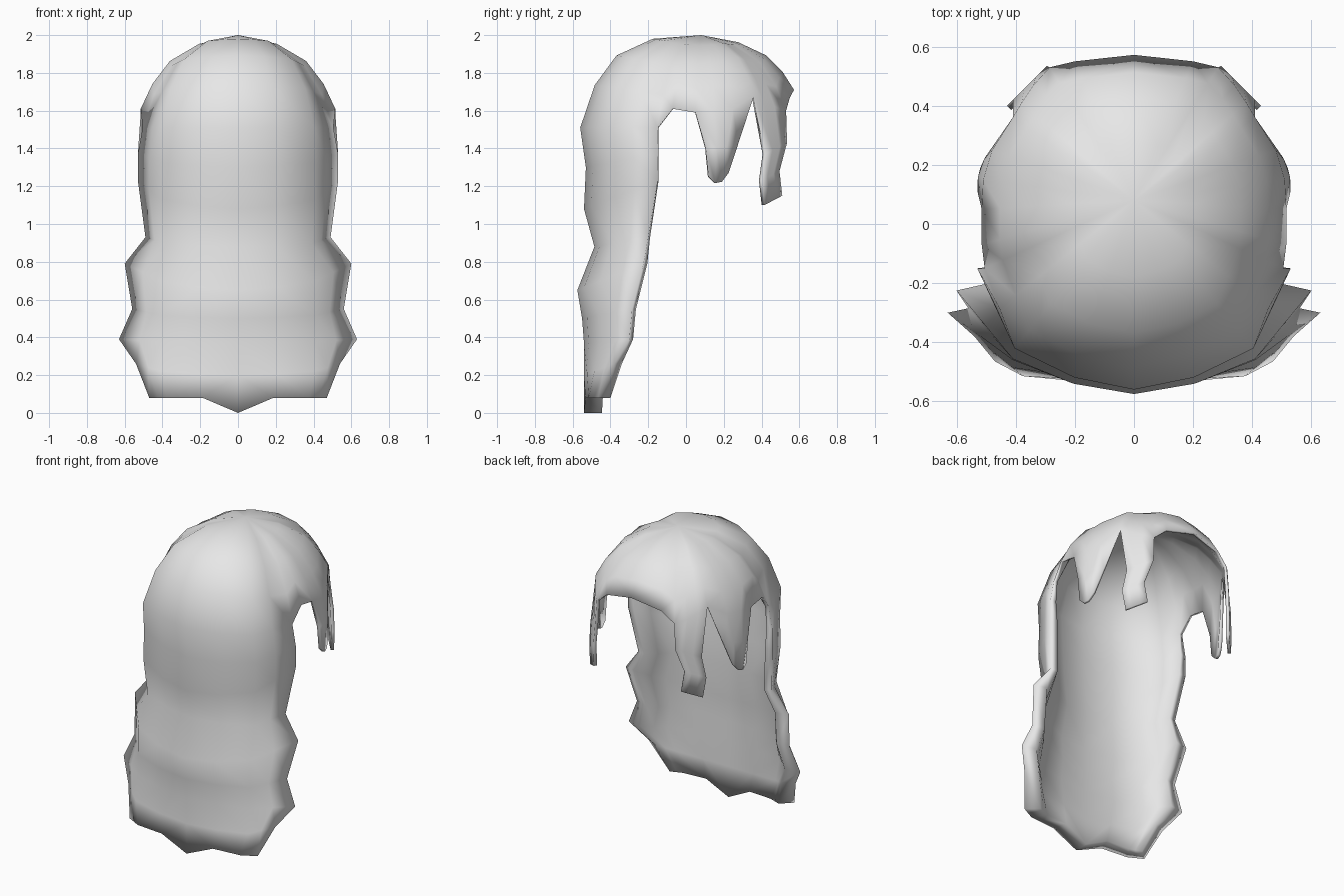
import bpy, bmesh, math

cube = bpy.data.objects.get("Cube")
if cube:
    bpy.data.objects.remove(cube)

mat = bpy.data.materials.new("pale grey")
mat.use_nodes = True
grey = (0.8, 0.8, 0.8, 1)
mat.diffuse_color = grey
mat.node_tree.nodes["Principled BSDF"].inputs["Base Color"].default_value = grey

bm = bmesh.new()
inside = {}  # outer vertex -> matching inner vertex


def add_row(outer, inner):
    """Make a row of outer vertices, each paired with an inner one."""
    row = [bm.verts.new(p) for p in outer]
    for v, p in zip(row, inner):
        inside[v] = bm.verts.new(p)
    return row


def add_face(*verts):
    bm.faces.new(verts)
    bm.faces.new([inside[v] for v in reversed(verts)])


def skin(upper, lower):
    for i in range(len(upper) - 1):
        add_face(upper[i], lower[i], lower[i + 1], upper[i + 1])


def thin(points):
    """Inner side of a thin part."""
    return [(x * 0.965, y * 0.965, z) for x, y, z in points]


# Long back rows: centre z, y; side edge z, x, y; inner centre y; edge inset x, y
back_rows = [
    (1.51, -0.56, 1.51, 0.505, -0.15, -0.48, 0.025, 0.005),
    (1.30, -0.53, 1.37, 0.53, -0.15, -0.465, 0.04, 0.005),
    (1.08, -0.54, 1.23, 0.53, -0.15, -0.455, 0.05, 0.005),
    (0.88, -0.485, 0.93, 0.49, -0.20, -0.44, 0.05, 0.01),
    (0.65, -0.575, 0.79, 0.60, -0.225, -0.455, 0.09, 0.02),
    (0.50, -0.55, 0.55, 0.56, -0.285, -0.455, 0.08, 0.02),
    (0.37, -0.54, 0.39, 0.63, -0.30, -0.45, 0.10, 0.02),
    (0.20, -0.54, 0.26, 0.54, -0.38, -0.45, 0.08, 0.04),
    (0.00, -0.54, 0.08, 0.47, -0.465, -0.445, 0.07, 0.065),
]


def across_back(zc, yc, ze, xe, ye):
    """Row from the middle to the edge, bent at a corner and straight beyond it."""
    corner = min(0.41, xe * 0.8)
    spread = (0, corner / 2, corner, (corner + xe) / 2, xe)
    inward = (0, 0.1, 0.34, 0.67, 1)
    drop = (0, 1, 1, 1, 1) if zc == 0 else inward
    return [(x, yc + (ye - yc) * b, zc + (ze - zc) * d)
            for x, b, d in zip(spread, inward, drop)]


def back_sides(zc, yc, ze, xe, ye, yi, dx, dy):
    return (across_back(zc, yc, ze, xe, ye),
            across_back(zc, yi, ze, xe - dx, ye + dy))


# Hairline from the nape round the temple to the middle of the fringe
nape_outer, nape_inner = back_sides(*back_rows[0])
front = [
    (0.515, -0.07, 1.61), (0.515, 0.05, 1.59), (0.51, 0.15, 1.60),
    (0.48, 0.25, 1.61), (0.41, 0.36, 1.68), (0.38, 0.41, 1.65),
    (0.34, 0.47, 1.62), (0.285, 0.53, 1.60), (0.20, 0.55, 1.67), (0, 0.572, 1.71)]
hairline = nape_outer + front

# Crown: rings of spread and rise, fuller towards the nape
CY, TOP = 0.08, 2.0
pole = add_row([(0, CY, TOP)], [(0, CY, TOP - 0.06)])[0]


def crown_ring(spread, rise, fuller, depth):
    ring = []
    for x, y, z in hairline:
        lift = rise + fuller * max(0, -y / 0.56)
        s = spread - depth * spread
        ring.append((x * s, CY + (y - CY) * s, z + (TOP - z) * lift - depth * rise))
    return ring


previous = None
for spread, rise, fuller in ((0.4, 0.87, 0.09), (0.7, 0.63, 0.15), (0.88, 0.32, 0.14)):
    ring = add_row(crown_ring(spread, rise, fuller, 0),
                   crown_ring(spread, rise, fuller, 0.06))
    if previous:
        skin(previous, ring)
    else:
        for p, q in zip(ring, ring[1:]):
            add_face(pole, p, q)
    previous = ring
rim = add_row(hairline, nape_inner + thin(front))
skin(previous, rim)

# Long back hangs from the nape
upper = rim[:5]
for row in back_rows[1:]:
    lower = add_row(*back_sides(*row))
    skin(upper, lower)
    upper = lower


def lock(start, rows, x_at):
    """Hang a lock; rows give y, z of the rear edge and of the fore edge, and a dip."""
    upper = rim[start:start + 4]
    for ya, za, yb, zb, dip in rows:
        points = []
        for i in range(4):
            t = i / 3
            y = ya + (yb - ya) * t
            z = za + (zb - za) * t - (dip if i in (1, 2) else 0)
            points.append((x_at(y), y, z))
        lower = add_row(points, thin(points))
        skin(upper, lower)
        upper = lower


# Pointed lock in front of the ear, and wavy lock at the corner of the fringe
lock(6, [(0.105, 1.40, 0.275, 1.42, 0), (0.12, 1.25, 0.225, 1.27, 0.04)],
     lambda y: 0.53 - 2.9 * (y - 0.13) ** 2)
lock(9, [(0.42, 1.37, 0.535, 1.43, 0), (0.40, 1.23, 0.495, 1.28, 0),
         (0.415, 1.10, 0.51, 1.15, 0)],
     lambda y: 0.83 - y)

# Close the rim between the outer and inner sides, leaving the mirror plane open
for edge in [e for e in bm.edges if e.is_boundary and all(v in inside for v in e.verts)]:
    if any(v.co.x > 0.001 for v in edge.verts):
        loop = edge.link_loops[0]
        a, b = loop.vert, loop.link_loop_next.vert
        bm.faces.new((b, a, inside[a], inside[b]))

mesh = bpy.data.meshes.new("hair")
bm.to_mesh(mesh)
bm.free()
mesh.materials.append(mat)
hair = bpy.data.objects.new("hair", mesh)
bpy.context.collection.objects.link(hair)

# Mirror the half across the middle
mirror = hair.modifiers.new("mirror", "MIRROR")
mirror.merge_threshold = 0.001

for o in bpy.context.selected_objects:
    o.select_set(False)
bpy.context.view_layer.objects.active = hair
hair.select_set(True)
bpy.ops.object.modifier_apply(modifier="mirror")
bpy.ops.object.shade_smooth_by_angle(angle=math.radians(180))
